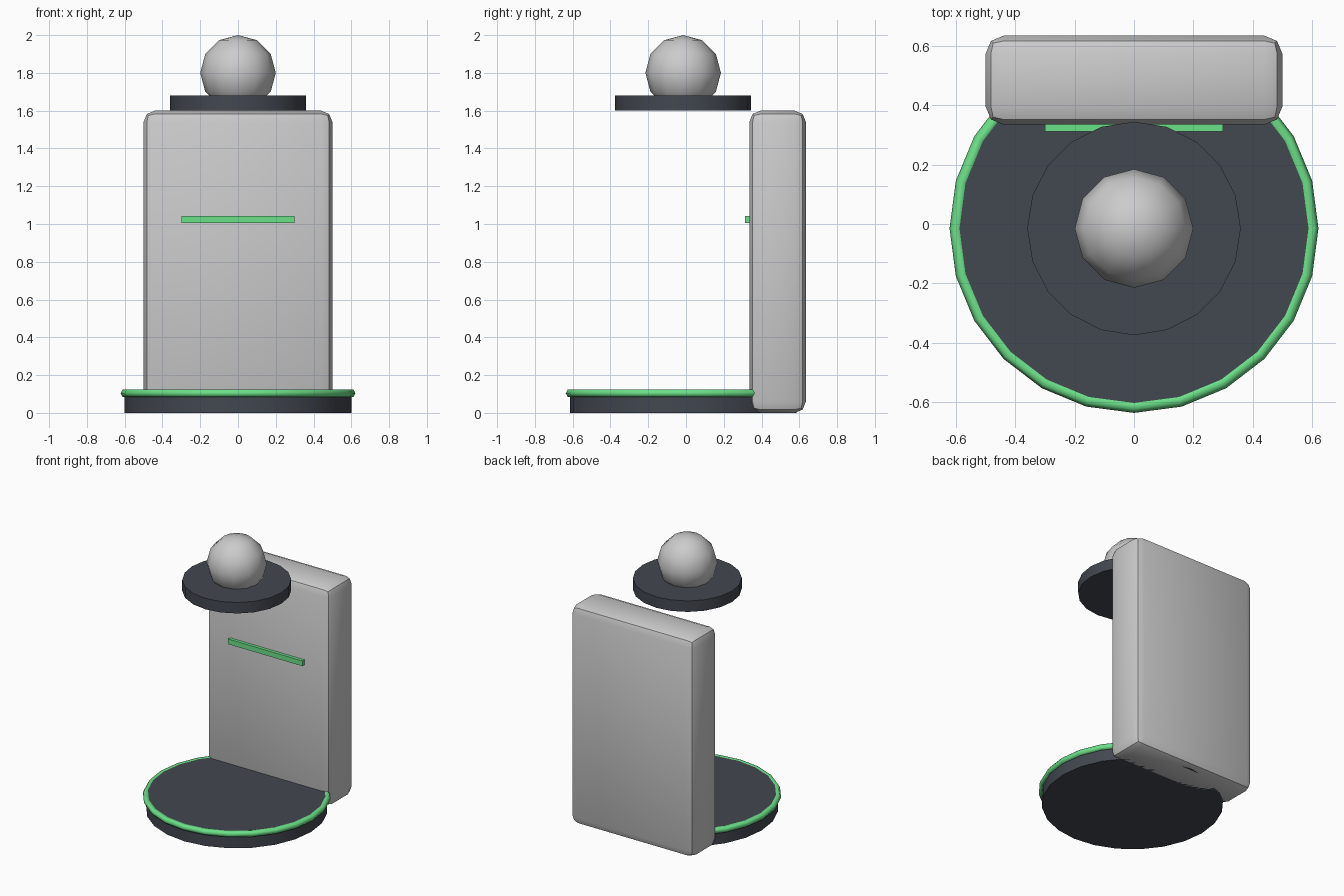
import bpy, math

if "Cube" in bpy.data.objects:
    bpy.data.objects.remove(bpy.data.objects["Cube"])

CY = -0.015  # y of the platform axis


def material(name, rgb):
    m = bpy.data.materials.new(name)
    m.diffuse_color = (*rgb, 1.0)
    m.use_nodes = True
    m.node_tree.nodes["Principled BSDF"].inputs["Base Color"].default_value = m.diffuse_color
    return m


dark = material("dark_grey", (0.055, 0.063, 0.08))
green = material("light_green", (0.15, 0.75, 0.25))


def finish(name, mat=None, angle=40):
    ob = bpy.context.object
    ob.name = name
    if mat:
        ob.data.materials.append(mat)
    bpy.ops.object.shade_smooth_by_angle(angle=math.radians(angle))
    return ob


def disc(name, radius, z0, z1, sides):
    bpy.ops.mesh.primitive_cylinder_add(vertices=sides, radius=radius, depth=z1 - z0,
                                        location=(0, CY, (z0 + z1) / 2))
    return finish(name, dark)


def box(name, size, centre, mat=None, bevel=0.0):
    bpy.ops.mesh.primitive_cube_add(size=1, location=centre)
    ob = bpy.context.object
    ob.scale = size
    bpy.ops.object.transform_apply(location=False, rotation=False, scale=True)
    if bevel:
        mod = ob.modifiers.new("rounded_edges", 'BEVEL')
        mod.width = bevel
        mod.segments = 2
        bpy.ops.object.modifier_apply(modifier=mod.name)
    return finish(name, mat)


# Round floor platform with its glowing rim
disc("base_platform", 0.6, 0, 0.122, 24)
bpy.ops.mesh.primitive_torus_add(major_segments=24, minor_segments=6, major_radius=0.6,
                                 minor_radius=0.022, location=(0, CY, 0.104))
finish("base_rim_light", green, 65)

# Upright back panel with a light strip
box("back_panel", (1.0, 0.3, 1.6), (0, 0.485, 0.8), bevel=0.06)
box("panel_light_strip", (0.6, 0.03, 0.038), (0, 0.327, 1.023), green)

# Floating overhead disc and ball
disc("overhead_disc", 0.36, 1.6, 1.68, 20)
bpy.ops.mesh.primitive_uv_sphere_add(segments=12, ring_count=6, radius=0.2,
                                     location=(0, CY, 1.8))
finish("top_ball")
